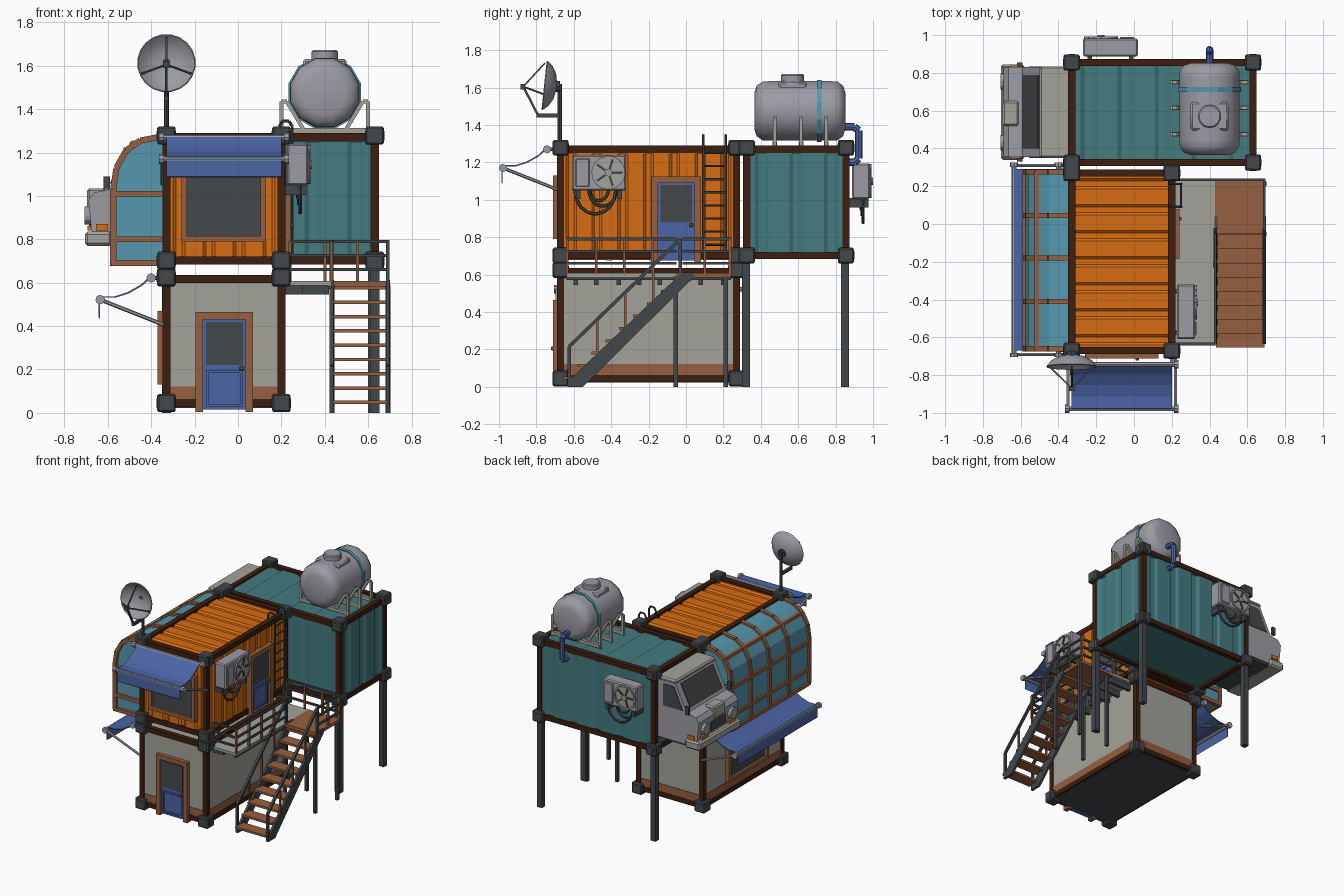
import bpy, bmesh, math
from mathutils import Vector, Matrix

if "Cube" in bpy.data.objects:
    bpy.data.objects.remove(bpy.data.objects["Cube"])

COL = dict(orange=(.68, .15, .006), teal=(.058, .2, .215), beige=(.37, .37, .33), blue=(.07, .13, .38),
           dark_brown=(.045, .013, .005), brown=(.3, .115, .05), dark_metal=(.055, .063, .068),
           light_grey=(.33, .33, .37), cyan=(.09, .31, .42), glass=(.06, .065, .07))
MAT = {}
for k, c in COL.items():
    MAT[k] = bpy.data.materials.new(k)
    MAT[k].diffuse_color = (*c, 1)
SQ = math.sqrt(2)


class Part:
    """Collects simple solids in one mesh of one colour."""
    def __init__(self):
        self.bm = bmesh.new()

    def box(self, lo, hi, bevel=0):
        lo, hi = Vector(lo), Vector(hi)
        m = Matrix.Translation((lo + hi) / 2) @ Matrix.Diagonal((*(hi - lo), 1))
        vs = bmesh.ops.create_cube(self.bm, size=1, matrix=m)['verts']
        if bevel:
            es = list({e for v in vs for e in v.link_edges})
            bmesh.ops.bevel(self.bm, geom=es, offset=bevel, segments=1, affect='EDGES')
        return self

    def tube(self, path, r, n=4):
        for p, q in zip(path, path[1:]):
            p, q = Vector(p), Vector(q)
            m = Matrix.Translation((p + q) / 2) @ (q - p).to_track_quat('Z', 'Y').to_matrix().to_4x4()
            if n == 4:
                m = m @ Matrix.Rotation(math.pi / 4, 4, 'Z')
            rr = r * SQ if n == 4 else r
            bmesh.ops.create_cone(self.bm, cap_ends=True, segments=n, radius1=rr, radius2=rr,
                                  depth=(q - p).length, matrix=m)
        return self

    def prism(self, prof, axis, a, b):
        put = {'x': lambda u, v, t: (t, u, v), 'y': lambda u, v, t: (u, t, v), 'z': lambda u, v, t: (u, v, t)}[axis]
        A, B = [[self.bm.verts.new(put(u, v, t)) for u, v in prof] for t in (a, b)]
        self.bm.faces.new(A)
        self.bm.faces.new(B[::-1])
        for i in range(len(A)):
            j = (i + 1) % len(A)
            self.bm.faces.new((A[i], B[i], B[j], A[j]))
        return self

    def lathe(self, prof, n, m):
        rings = [[self.bm.verts.new(m @ Vector((r * math.cos((i + .5) * 2 * math.pi / n),
                  r * math.sin((i + .5) * 2 * math.pi / n), h))) for i in range(n)] for r, h in prof]
        for A, B in zip(rings, rings[1:]):
            for i in range(n):
                j = (i + 1) % n
                self.bm.faces.new((A[i], A[j], B[j], B[i]))
        self.bm.faces.new(rings[0][::-1])
        self.bm.faces.new(rings[-1])
        return self

    def done(self, name, mat, m=None, smooth=False):
        if m:
            self.bm.transform(m)
        bmesh.ops.recalc_face_normals(self.bm, faces=self.bm.faces)
        me = bpy.data.meshes.new(name)
        self.bm.to_mesh(me)
        self.bm.free()
        me.materials.append(MAT[mat])
        o = bpy.data.objects.new(name, me)
        bpy.context.collection.objects.link(o)
        if smooth:
            bpy.ops.object.select_all(action='DESELECT')
            o.select_set(True)
            bpy.context.view_layer.objects.active = o
            bpy.ops.object.shade_smooth_by_angle(angle=math.radians(40))
        return o


def place(x, y, z, deg=0):
    return Matrix.Translation((x, y, z)) @ Matrix.Rotation(math.radians(deg), 4, 'Z')


def ribs(a, b, n, d):
    p = (b - a) / n if n else 0
    return [(a, 0)] + [(a + p * (i + f), k * d) for i in range(n)
                       for f, k in ((.3, 0), (.4, 1), (.6, 1), (.7, 0))]


def container(name, X, Y, Z, mat, nx, ny, roof):
    g, d = .012, .012
    x0, x1, y0, y1 = X[0] - g, X[1] + g, Y[0] - g, Y[1] + g
    loop = [(x, y0 + e) for x, e in ribs(x0, x1, nx, d)] + [(x1 - e, y) for y, e in ribs(y0, y1, ny, d)]
    loop += [(x, y1 - e) for x, e in ribs(x1, x0, nx, d)] + [(x0 + e, y) for y, e in ribs(y1, y0, ny, d)]
    Part().prism(loop, 'z', Z[0], Z[1] - .02).done(name + '_walls', mat)
    a, b, s, t = (y0, y1, x0, x1) if roof == 'x' else (x0, x1, y0, y1)
    prof = [(u, Z[1] - e) for u, e in ribs(a, b, ny if roof == 'x' else nx, d)]
    Part().prism(prof + [(b, Z[1]), (b, Z[1] - .03), (a, Z[1] - .03)], roof, s, t).done(name + '_roof', mat)
    f, c, h = Part(), Part(), Part()
    zs = (Z[0] + .0, Z[1] - .005)
    for z in zs:
        for y in Y:
            f.tube([(X[0], y, z), (X[1], y, z)], .019)
        for x in X:
            f.tube([(x, Y[0], z), (x, Y[1], z)], .019)
    for x in X:
        for y in Y:
            f.tube([(x, y, zs[0]), (x, y, zs[1])], .019)
            for z in (Z[0], Z[1] + .003):
                c.box((x - .043, y - .043, z - .042), (x + .043, y + .043, z + .042), .008)
                for v in ((.045, 0, 0), (0, .045, 0)):
                    v = Vector(v)
                    w = Vector((v.y, v.x, 0)) * .4 + Vector((.0, 0, .022)) + v
                    h.box(Vector((x, y, z)) - w, Vector((x, y, z)) + w)
    f.done(name + '_frame', 'dark_brown')
    c.done(name + '_corner_blocks', 'dark_metal')
    h.done(name + '_corner_slots', 'glass')


# three containers
LX, LY = (-.33, .2), (-.67, .27)
container('lower_container', LX, LY, (.045, .622), 'beige', 0, 0, 'x')
container('upper_container', LX, LY, (.702, 1.275), 'orange', 4, 7, 'x')
container('rear_container', (-.33, .63), (.325, .855), (.702, 1.275), 'teal', 5, 3, 'y')
Part().box((-.346, -.686, .05), (.216, .286, .122)).done('lower_skirt', 'brown')
Part().box((-.33, -.67, .022), (.2, .27, .04)).done('lower_floor', 'glass')
legs = Part()
for x, y in ((.63, .32), (.63, .85), (-.33, .85)):
    legs.tube([(x, y, 0), (x, y, .69)], .021)
legs.tube([(.61, .32, 0), (.61, .32, .69)], .012).done('rear_legs', 'dark_metal')


def border(x0, x1, z0, z1, w, y0, y1):
    return (Part().box((x0, y0, z0), (x0 + w, y1, z1)).box((x1 - w, y0, z0), (x1, y1, z1))
            .box((x0, y0, z1 - w), (x1, y1, z1)))


def door(name, m):
    border(-.132, .132, 0, .46, .034, -.03, .02).done(name + '_frame', 'brown', m)
    Part().box((-.098, -.012, .01), (.098, .02, .428)).done(name + '_leaf', 'blue', m)
    Part().box((-.085, -.017, .215), (.085, 0, .415)).done(name + '_glass', 'glass', m)
    border(-.085, .085, .025, .19, .012, -.02, 0).box((-.085, -.02, .025), (.085, 0, .037)).done(name + '_trim', 'blue', m)
    Part().box((.07, -.04, .19), (.09, 0, .21), .004).done(name + '_knob', 'brown', m)


def window(name, m, w):
    border(-w, w, 0, .34, .026, -.03, .02).box((-w, -.03, 0), (w, .02, .026)).done(name + '_frame', 'brown', m)
    Part().box((-w + .02, -.012, .02), (w - .02, .02, .32)).done(name + '_glass', 'glass', m)


door('front_door', place(-.063, -.682, .005))
door('side_door', place(.212, -.052, .665, 90))
window('front_window', place(-.065, -.682, .79), .195)
window('left_window', place(-.342, -.23, .13, -90), .24)


def awning(name, m, w):
    top = [(0, .012), (-.05, -.032), (-.11, -.066), (-.17, -.085), (-.235, -.085), (-.243, -.1), (-.243, -.18)]
    back = [(y + .006, z - .006) for y, z in top[::-1]]
    Part().prism(top + back, 'x', -w, w).done(name + '_cloth', 'blue', m)
    rods, ends = Part(), Part()
    for y, z in ((0, 0), (-.235, -.1)):
        rods.tube([(-w - .02, y, z), (w + .02, y, z)], .013, 8)
        for s in (-1, 1):
            ends.tube([(s * (w + .012), y, z), (s * (w + .035), y, z)], .022, 8)
    for s in (-1, 1):
        ends.tube([(s * (w + .02), -.235, -.1), (s * (w + .02), .055, -.215)], .009, 6)
        ends.tube([(s * (w + .0), 0, 0), (s * (w + .0), .07, 0)], .01, 6)
    rods.done(name + '_rods', 'light_grey', m, True)
    ends.done(name + '_arms', 'light_grey', m, True)
    Part().box((-w, -.247, -.108), (w, -.23, -.094)).done(name + '_stripe', 'cyan', m)


awning('front_awning', place(-.065, -.743, 1.27), .265)
awning('left_awning', place(-.4, -.19, .622, -90), .48)

# curved glass bay on the left
bay = [(-.345, .69), (-.575, .69), (-.575, 1.03), (-.56, 1.13), (-.515, 1.21), (-.45, 1.255), (-.345, 1.275)]
Part().prism(bay, 'y', -.655, .275).done('bay_glass', 'cyan')
rib = Part()
for y in (-.66, -.41, -.18, .045, .275):
    rib.tube([(x, y, z) for x, z in bay[1:]], .014)
    rib.tube([(-.345, y, .69), (-.585, y, .69)], .014)
for x, z in ((-.577, .69), (-.577, .8), (-.577, 1.01), (-.515, 1.21)):
    rib.tube([(x, -.66, z), (x, .275, z)], .013)
for y in (-.66, .275):
    for z in (.8, 1.01):
        rib.tube([(-.34, y, z), (-.575, y, z)], .013)
rib.done('bay_ribs', 'brown')

# vehicle cab on the rear container
cab = [(-.34, .79), (-.64, .79), (-.675, .84), (-.69, .98), (-.665, 1.015), (-.59, 1.03), (-.49, 1.235), (-.34, 1.245)]
Part().prism(cab, 'y', .355, .83).done('cab_body', 'light_grey')
Part().box((-.5, .35, 1.225), (-.34, .835, 1.255), .01).done('cab_roof', 'beige')
glass = Part().prism([(-.583, 1.055), (-.503, 1.218), (-.51, 1.222), (-.59, 1.059)], 'y', .4, .785)
for y in (.35, .827):
    glass.prism([(-.555, 1.04), (-.48, 1.205), (-.39, 1.205), (-.39, 1.04)], 'y', y, y + .008)
glass.done('cab_windows', 'glass')
Part().box((-.695, .52, .94), (-.61, .65, 1.035), .01).box((-.705, .34, .77), (-.58, .845, .835), .012).done('cab_bumper_and_scoop', 'beige')
lamps, amber = Part(), Part()
for y in (.43, .755):
    lamps.tube([(-.66, y, .91), (-.707, y, .91)], .042, 12)
    amber.box((-.694, y - .035, .84), (-.66, y + .035, .862))
for y in (.347, .823):
    amber.box((-.655, y, .84), (-.6, y + .015, .87))
lamps.done('cab_headlights', 'light_grey')
amber.done('cab_indicators', 'orange')
Part().box((-.687, .5, .86), (-.67, .68, .93)).box((-.62, .33, 1.03), (-.59, .35, 1.09)).box((-.62, .835, 1.03), (-.59, .855, 1.09)).done('cab_grille_and_mirrors', 'dark_metal')
Part().box((-.63, .36, .775), (-.35, .82, .795)).done('cab_underside', 'glass')


def aircon(name, m):
    Part().box((-.145, -.108, -.095), (.145, -.012, .095), .008).box((-.125, -.116, -.075), (-.05, -.1, .075), .005).done(name + '_case', 'light_grey', m)
    ring = [(.085 * math.cos(i * math.pi / 8) + .05, -.112, .085 * math.sin(i * math.pi / 8)) for i in range(17)]
    Part().tube(ring, .006).tube([(.05, -.125, 0), (.05, -.1, 0)], .02, 10).done(name + '_fan_ring', 'light_grey', m)
    Part().tube([(.05, -.11, 0), (.05, -.105, 0)], .08, 16).done(name + '_fan_back', 'beige', m)
    f = Part()
    for i in range(5):
        a = i * math.pi * .4
        f.tube([(.05, -.111, 0), (.05 + .075 * math.cos(a), -.111, .075 * math.sin(a))], .006)
    f.done(name + '_fan_blades', 'dark_metal', m)
    h = Part()
    for s, c in ((.11, -.02), (.075, .02), (.05, 0)):
        h.tube([(c - s * math.cos(i * math.pi / 8), -.05 - s * .2, -.09 - 1.2 * s * math.sin(i * math.pi / 8)) for i in range(9)], .009, 6)
    for x in (-.11, .11):
        h.box((x - .012, -.1, -.14), (x + .012, .01, -.09))
    h.done(name + '_hoses', 'dark_metal', m)


aircon('side_aircon', place(.215, -.465, 1.145, 90))
aircon('rear_aircon', place(-.125, .875, 1.1, 180))

# water tank
TC = Matrix.Translation((.4, 0, 1.475)) @ Matrix.Rotation(-math.pi / 2, 4, 'X')
Part().lathe([(.1, .365), (.14, .378), (.163, .41), (.165, .45), (.165, .77), (.163, .81), (.14, .84), (.1, .852)], 12, TC).done('tank', 'light_grey', None, True)
Part().lathe([(.16, .7), (.172, .7), (.172, .724), (.16, .724)], 12, TC).done('tank_strap', 'cyan')
Part().box((.3, .495, 1.56), (.5, .645, 1.63), .01).lathe([(.062, 1.6), (.062, 1.665), (.055, 1.672)], 14, place(.4, .57, 0)).done('tank_hatch', 'light_grey', None, True)
st = Part()
for y in (.475, .615, .75):
    for s in (-1, 1):
        st.tube([(.4 + s * .2, y, 1.28), (.4 + s * .2, y, 1.435), (.4 + s * .175, y, 1.435), (.4 + s * .1, y, 1.31)], .009)
    st.tube([(.2, y, 1.3), (.6, y, 1.3)], .012)
st.done('tank_stand', 'beige')
Part().tube([(.4, .83, 1.39), (.4, .9, 1.39), (.4, .923, 1.37), (.4, .923, 1.22), (.4, .9, 1.2), (.4, .86, 1.2)], .02, 8).done('tank_pipe', 'blue', None, True)

# satellite dish
DM = Matrix.Translation((-.33, -.69, 1.605)) @ Matrix.Rotation(math.radians(84), 4, 'X')
Part().lathe([(.015, 0), (.07, .012), (.11, .035), (.135, .065), (.13, .069), (.105, .043), (.07, .022), (.015, .01)], 20, DM).done('dish', 'light_grey', None, True)
feed = (-.33, -.87, 1.605)
arm = Part().tube([(-.33, -.675, 1.3), (-.33, -.675, 1.62)], .012, 8).tube([(-.33, -.67, 1.45), (-.33, -.8, 1.45)], .01)
arm.tube([(-.33, -.79, 1.45), feed], .006).box((-.345, -.885, 1.59), (-.315, -.86, 1.62))
for a in (90, 200, 340):
    arm.tube([feed, (-.33 + .125 * math.cos(math.radians(a)), -.755, 1.605 + .125 * math.sin(math.radians(a)))], .004)
arm.tube([(-.33, -.675, 1.605), (-.33, -.7, 1.605)], .03, 8).done('dish_mast_and_feed', 'dark_metal')

# roof ladder
lad = Part()
for y in (.092, .212):
    lad.tube([(.25, y, .72), (.25, y, 1.32), (.235, y, 1.345), (.205, y, 1.345), (.19, y, 1.32), (.19, y, 1.27)], .007, 6)
for i in range(8):
    lad.tube([(.25, .092, .76 + i * .07), (.25, .212, .76 + i * .07)], .006, 6)
lad.done('roof_ladder', 'dark_metal')

# balcony, landing and stairs
Part().box((.2, -.64, .588), (.43, .24, .608)).done('balcony_floor', 'beige')
tr = Part().box((.43, -.05, .585), (.695, .24, .608))
for i in range(9):
    tr.box((.435, -.655 + .0745 * i, .04 + .066 * i), (.69, -.565 + .0745 * i, .056 + .066 * i))
tr.done('stair_treads_and_landing', 'brown')
fr = Part()
for x in (.425, .682):
    fr.prism([(-.63, 0), (-.55, 0), (.04, .585), (.04, .612), (-.02, .612), (-.63, .03)], 'x', x, x + .018)
    for y in (-.055, .212):
        fr.box((x - .002, y - .012, 0), (x + .02, y + .012, .59))
for y in (-.59, -.48, -.36, -.25, -.14, -.03, .08, .2):
    fr.box((.21, y - .012, .545), (.42 if y > -.1 else .3, y + .012, .59))
fr.box((.415, -.64, .572), (.43, .24, .6)).done('stair_frame', 'dark_metal')
rail, bal = Part(), Part()
for z in (.66, .725, .79):
    rail.tube([(.24, -.635, z), (.43, -.635, z), (.43, -.05, z)], .007)
    rail.tube([(.24, .235, z), (.69, .235, z), (.69, -.02, z)], .007)
for x in (.43, .69):
    rail.tube([(x, -.625, 0), (x, -.625, .215), (x, -.03, .79), (x, -.03, .6)], .009)
    for y in (-.475, -.325, -.175):
        bal.tube([(x, y, y + .6), (x, y, .365 + (y + .475) * .966)], .006)
for x, y in ((.24, -.635), (.43, -.635), (.43, -.48), (.43, -.33), (.43, -.18), (.24, .235), (.4, .235), (.55, .235), (.69, .235), (.69, .1)):
    bal.tube([(x, y, .6), (x, y, .79)], .007)
rail.done('railings', 'dark_metal')
bal.done('balusters', 'brown')

for m in bpy.data.materials:
    if m.users and not m.is_grease_pencil:
        m.use_nodes = True
        m.node_tree.nodes["Principled BSDF"].inputs["Base Color"].default_value = m.diffuse_color
